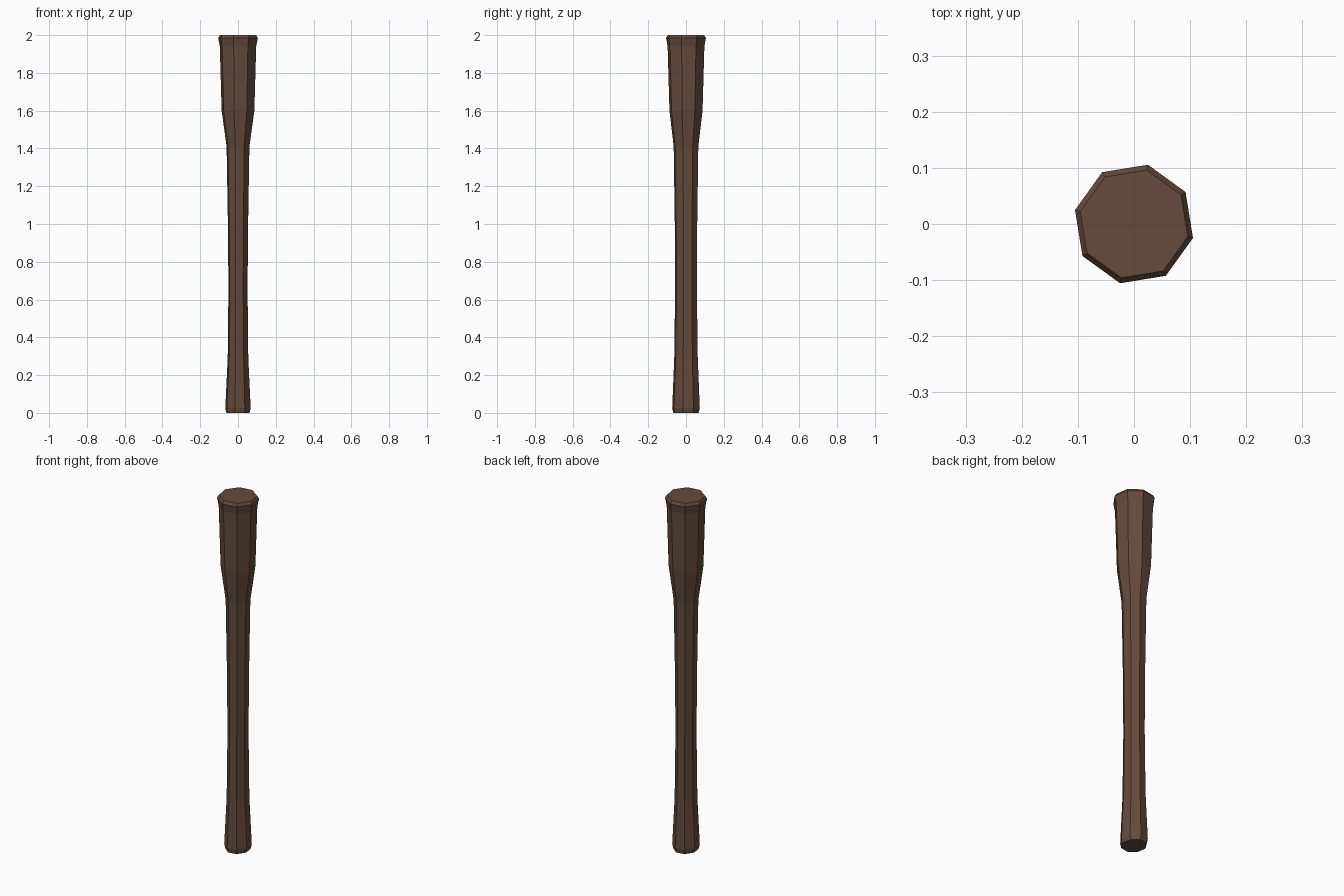
import bpy, bmesh, math

if "Cube" in bpy.data.objects:
    bpy.data.objects.remove(bpy.data.objects["Cube"])

SIDES = 8
PHASE = math.radians(31.7)

# Handle profile: height, x radius, y radius
PROFILE = [
    (0.00, 0.063, 0.069),
    (0.025, 0.069, 0.075),
    (0.29, 0.056, 0.064),
    (0.66, 0.052, 0.059),
    (1.00, 0.055, 0.061),
    (1.41, 0.062, 0.067),
    (1.60, 0.089, 0.090),
    (1.94, 0.099, 0.100),
    (1.985, 0.108, 0.1085),
    (2.00, 0.0985, 0.0985),
]

bm = bmesh.new()

# Octagonal rings up the shaft
rings = []
for z, rx, ry in PROFILE:
    angles = [PHASE + math.tau * i / SIDES for i in range(SIDES)]
    rings.append([bm.verts.new((rx * math.cos(a), ry * math.sin(a), z)) for a in angles])

# Side faces
for low, high in zip(rings, rings[1:]):
    for i in range(SIDES):
        j = (i + 1) % SIDES
        bm.faces.new((low[i], low[j], high[j], high[i]))

# End caps
bm.faces.new(rings[0][::-1])
bm.faces.new(rings[-1])

mesh = bpy.data.meshes.new("wooden_handle")
bm.to_mesh(mesh)
bm.free()
handle = bpy.data.objects.new("wooden_handle", mesh)
bpy.context.collection.objects.link(handle)

# Brown wood
wood = bpy.data.materials.new("brown_wood")
wood.diffuse_color = (0.13, 0.07, 0.043, 1)
wood.use_nodes = True
wood.node_tree.nodes["Principled BSDF"].inputs["Base Color"].default_value = wood.diffuse_color
mesh.materials.append(wood)
